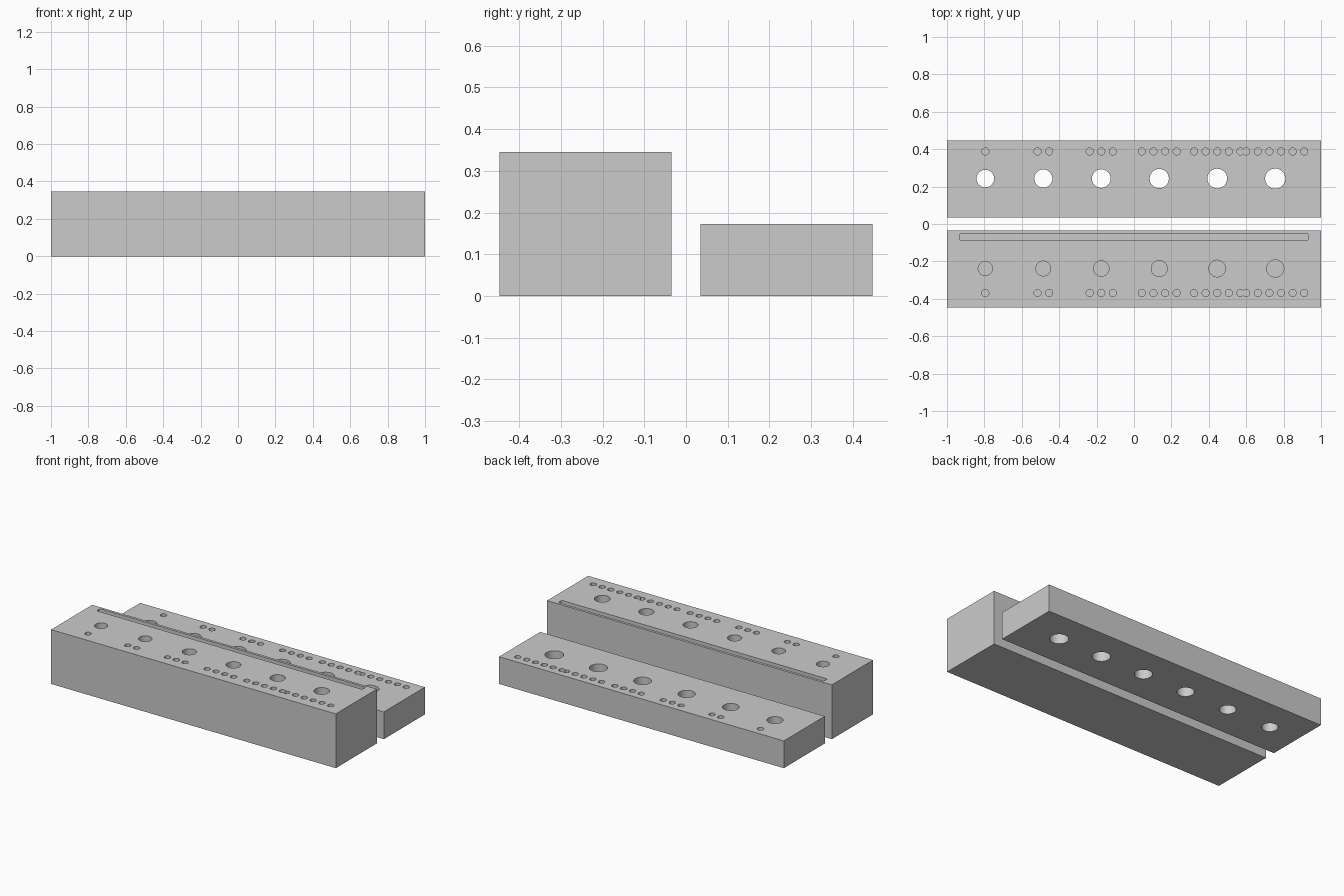
import bpy
import bmesh
from mathutils import Matrix, Vector

cube = bpy.data.objects.get("Cube")
if cube:
    bpy.data.objects.remove(cube, do_unlink=True)

grey = bpy.data.materials.new("plain_grey")
grey.use_nodes = True
grey.diffuse_color = (0.6, 0.6, 0.6, 1)
grey.node_tree.nodes["Principled BSDF"].inputs["Base Color"].default_value = (0.6, 0.6, 0.6, 1)

STATIONS = [-0.795 + 0.31 * i for i in range(6)]   # bore centres along x
DOT_STEP, DOT_RADIUS, DOT_DEPTH = 0.062, 0.019, 0.03


def add_object(name, bm):
    mesh = bpy.data.meshes.new(name)
    bm.to_mesh(mesh)
    bm.free()
    obj = bpy.data.objects.new(name, mesh)
    bpy.context.collection.objects.link(obj)
    return obj


def box(name, low, high):
    low, high = Vector(low), Vector(high)
    bm = bmesh.new()
    matrix = Matrix.Translation((low + high) / 2) @ Matrix.Diagonal((*(high - low), 1))
    bmesh.ops.create_cube(bm, size=1, matrix=matrix)
    return add_object(name, bm)


def cylinder(bm, x, y, radius, bottom, top, sides):
    matrix = Matrix.Translation((x, y, (bottom + top) / 2))
    bmesh.ops.create_cone(bm, cap_ends=True, segments=sides, radius1=radius,
                          radius2=radius, depth=top - bottom, matrix=matrix)


def cut(target, cutter):
    cutter.hide_render = True
    mod = target.modifiers.new("cut", "BOOLEAN")
    mod.operation = "DIFFERENCE"
    mod.solver = "EXACT"
    mod.use_self = True
    mod.object = cutter
    bpy.ops.object.select_all(action="DESELECT")
    bpy.context.view_layer.objects.active = target
    target.select_set(True)
    bpy.ops.object.modifier_apply(modifier=mod.name)
    bpy.data.objects.remove(cutter, do_unlink=True)


def drill(target, height, bore_y, radii, bore_bottom, dot_y):
    # graduated bores
    bm = bmesh.new()
    for i, x in enumerate(STATIONS):
        radius = radii[0] + (radii[1] - radii[0]) * i / 5
        cylinder(bm, x, bore_y, radius, bore_bottom, height + 0.05, 48)
    cut(target, add_object("bore_cutter", bm))
    # counting dots: one more beside each successive bore
    bm = bmesh.new()
    for i, x in enumerate(STATIONS):
        for k in range(i + 1):
            cylinder(bm, x + (k - i / 2) * DOT_STEP, dot_y, DOT_RADIUS,
                     height - DOT_DEPTH, height + 0.05, 24)
    cut(target, add_object("dot_cutter", bm))


# Tall front block with blind bores
base = box("base_block", (-1, -0.447, 0), (1, -0.035, 0.345))
drill(base, 0.345, -0.238, (0.038, 0.046), 0.09, -0.369)

# Long shallow groove with rounded ends
bm = bmesh.new()
matrix = Matrix.Translation((0, -0.069, 0.36)) @ Matrix.Diagonal((1.866, 0.035, 0.07, 1))
bmesh.ops.create_cube(bm, size=1, matrix=matrix)
uprights = [e for e in bm.edges if abs(e.verts[0].co.z - e.verts[1].co.z) > 0.01]
bmesh.ops.bevel(bm, geom=uprights, offset=0.009, segments=4, profile=0.5, affect="EDGES")
cut(base, add_object("groove_cutter", bm))

# Low rear block with through bores
guide = box("guide_block", (-1, 0.035, 0), (1, 0.447, 0.173))
drill(guide, 0.173, 0.243, (0.047, 0.054), -0.05, 0.388)

for block in (base, guide):
    block.data.materials.clear()
    block.data.materials.append(grey)
    for face in block.data.polygons:
        face.material_index = 0
    bpy.ops.object.select_all(action="DESELECT")
    bpy.context.view_layer.objects.active = block
    block.select_set(True)
    bpy.ops.object.shade_smooth_by_angle(angle=0.52)
